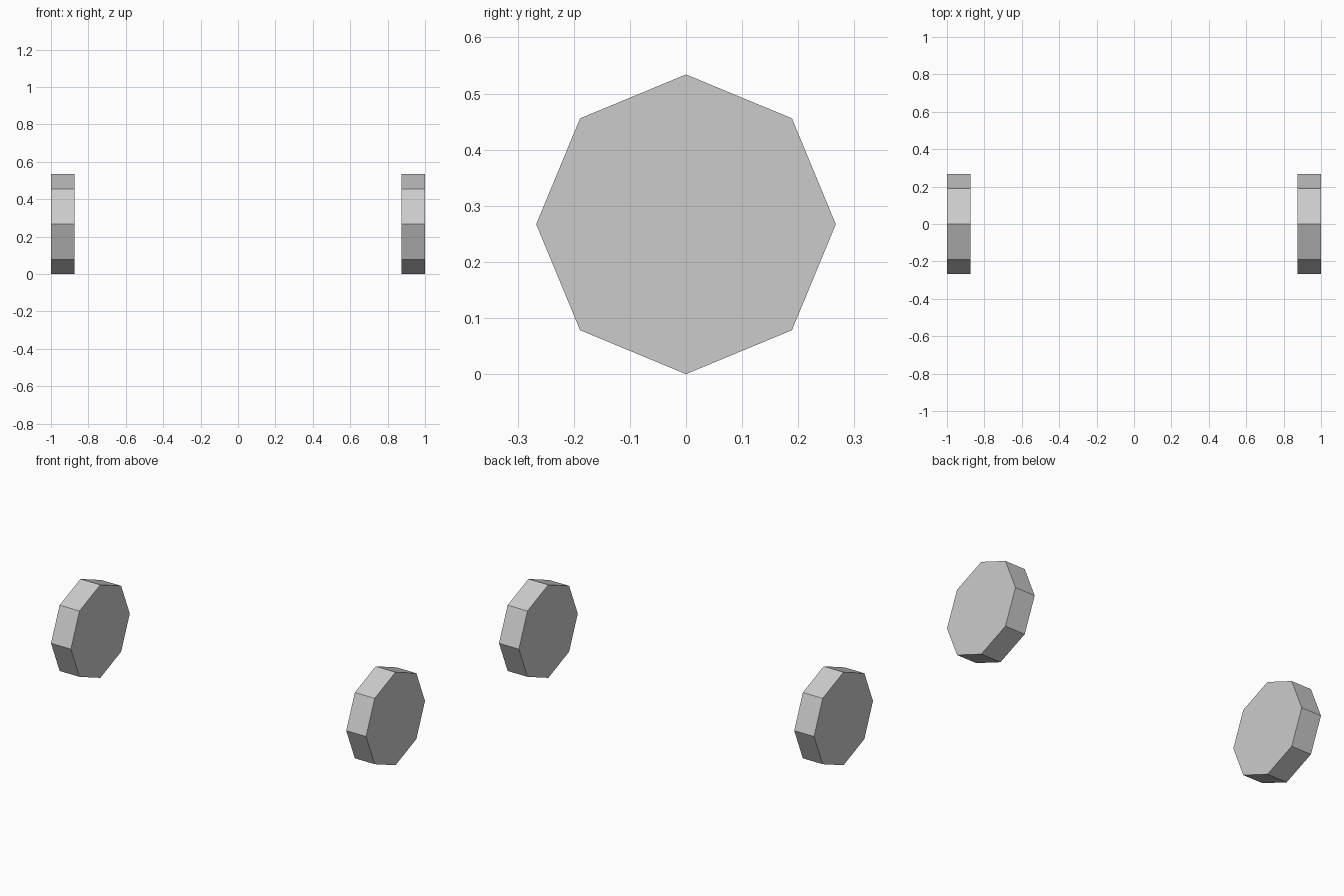
import bpy
from math import pi

if "Cube" in bpy.data.objects:
    bpy.data.objects.remove(bpy.data.objects["Cube"])

RADIUS = 0.267
WIDTH = 0.126

# Pair of eight-sided wheels, flat faced, standing on a corner
for name, side in (("left_wheel", -1), ("right_wheel", 1)):
    bpy.ops.mesh.primitive_cylinder_add(
        vertices=8, radius=RADIUS, depth=WIDTH,
        location=(side * (1 - WIDTH / 2), 0, RADIUS),
        rotation=(0, pi / 2, 0))
    wheel = bpy.context.object
    wheel.name = name
    bpy.ops.object.transform_apply(location=False, rotation=True, scale=True)
